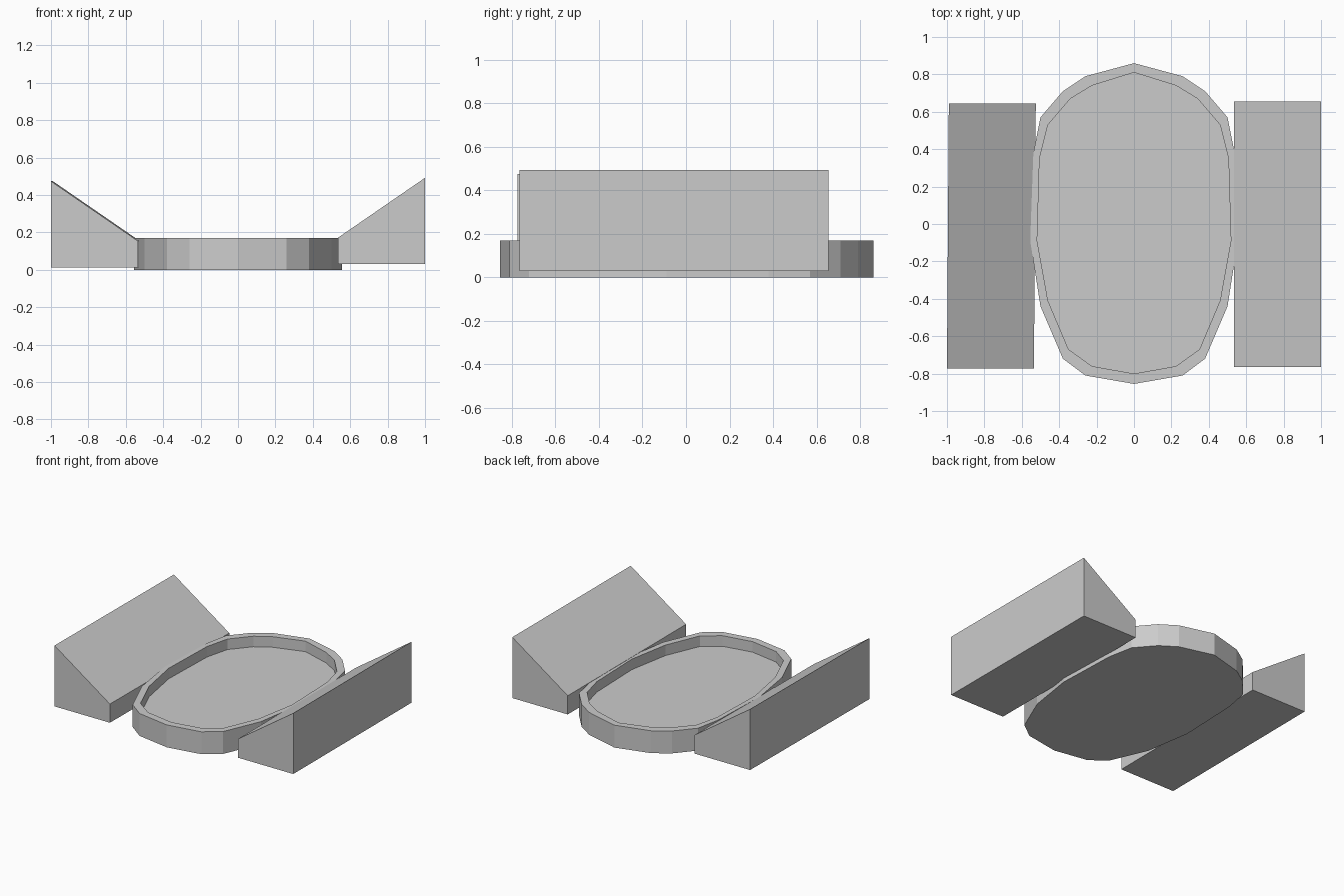
import bpy, bmesh

if "Cube" in bpy.data.objects:
    bpy.data.objects.remove(bpy.data.objects["Cube"])

# Right half of the oval outlines, back to front
OUTER = [(0, .86), (.26, .79), (.38, .71), (.5, .57), (.538, .38), (.555, -.09),
         (.5, -.44), (.38, -.72), (.26, -.81), (0, -.855)]
INNER = [(0, .81), (.225, .74), (.34, .67), (.46, .53), (.505, .35), (.518, -.09),
         (.46, -.41), (.35, -.67), (.225, -.76), (0, -.80)]
RIM_Z, FLOOR_Z = .17, .09


def mirrored(half):
    return half + [(-x, y) for x, y in half[-2:0:-1]]


def finish(name, bm):
    bmesh.ops.recalc_face_normals(bm, faces=bm.faces)
    mesh = bpy.data.meshes.new(name)
    bm.to_mesh(mesh)
    bm.free()
    obj = bpy.data.objects.new(name, mesh)
    bpy.context.collection.objects.link(obj)
    return obj


# Oval tray: base, outer wall, flat rim, inner wall, sunken floor
bm = bmesh.new()
rings = [[bm.verts.new((x, y, z)) for x, y in mirrored(half)]
         for half, z in ((OUTER, 0), (OUTER, RIM_Z), (INNER, RIM_Z), (INNER, FLOOR_Z))]
n = len(rings[0])
for a, b in zip(rings, rings[1:]):
    for i in range(n):
        j = (i + 1) % n
        bm.faces.new((a[i], a[j], b[j], b[i]))
bm.faces.new(rings[0])
bm.faces.new(rings[-1])
finish("oval_arena", bm)


# Sloped side stands: wedge profile extruded along y
def stand(name, side, y0, y1, z0, lean=0):
    bm = bmesh.new()
    profile = [(.535, z0), (1, z0), (1, z0 + .462), (.535, z0 + .142)]
    ends = [[bm.verts.new((side * x + dx, y, z)) for x, z in profile]
            for y, dx in ((y0, 0), (y1, lean))]
    for e in ends:
        bm.faces.new(e)
    for i in range(4):
        j = (i + 1) % 4
        bm.faces.new((ends[0][i], ends[0][j], ends[1][j], ends[1][i]))
    finish(name, bm)


stand("right_stand", 1, -.765, .655, .03)
stand("left_stand", -1, -.773, .645, .012, lean=.01)
